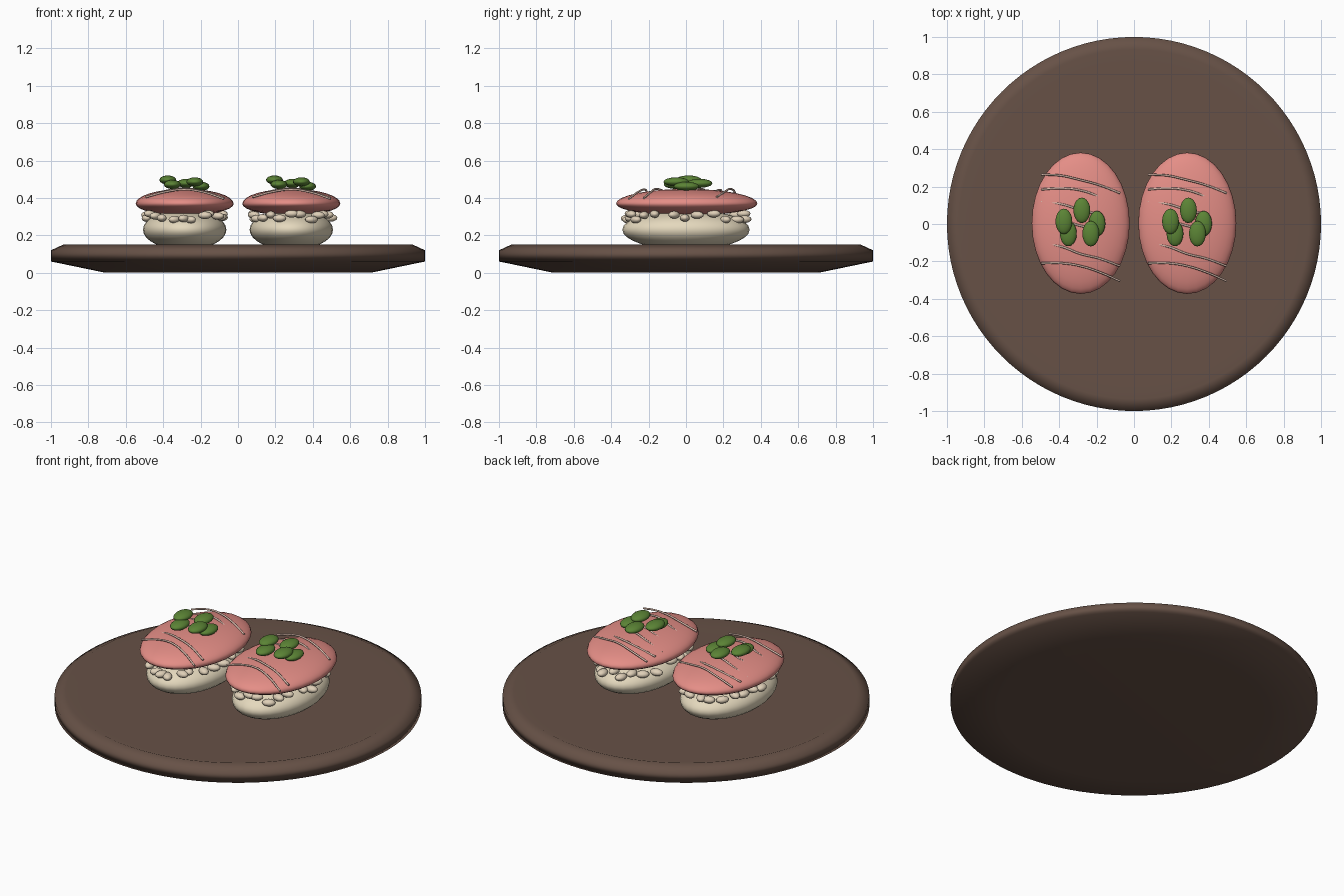
import bpy, math, random
from mathutils import Vector

random.seed(4)
if "Cube" in bpy.data.objects:
    bpy.data.objects.remove(bpy.data.objects["Cube"])


def material(name, rgb):
    m = bpy.data.materials.new(name)
    m.use_nodes = True
    m.diffuse_color = (*rgb, 1)
    bsdf = next(n for n in m.node_tree.nodes if n.type == 'BSDF_PRINCIPLED')
    bsdf.inputs["Base Color"].default_value = (*rgb, 1)
    return m


BROWN = material("dark wood", (0.135, 0.083, 0.062))
RICE = material("rice cream", (0.78, 0.69, 0.51))
GRAIN = material("grain beige", (0.74, 0.63, 0.48))
FISH = material("salmon pink", (0.78, 0.27, 0.24))
STRIPE = material("pale stripe", (0.7, 0.5, 0.42))
GREEN = material("leaf green", (0.105, 0.23, 0.036))


def ellipsoid(name, loc, size, mat, segs=32, rings=16, spin=0):
    bpy.ops.mesh.primitive_uv_sphere_add(segments=segs, ring_count=rings, location=loc)
    ob = bpy.context.object
    ob.name = name
    ob.scale = size
    ob.rotation_euler.z = spin
    ob.data.materials.append(mat)
    bpy.ops.object.shade_smooth()
    return ob


# Round board: lathed profile with tapered underside, chamfered rim and shallow well
def board(profile, n=96):
    verts, faces = [], []
    for r, z in profile:
        for i in range(n):
            a = math.tau * i / n
            verts.append((r * math.cos(a), r * math.sin(a), z))
    for k in range(len(profile) - 1):
        for i in range(n):
            j = (i + 1) % n
            faces.append((k * n + i, k * n + j, (k + 1) * n + j, (k + 1) * n + i))
    faces.append(tuple(reversed(range(n))))
    faces.append(tuple(range((len(profile) - 1) * n, len(profile) * n)))
    me = bpy.data.meshes.new("board")
    me.from_pydata(verts, [], faces)
    me.materials.append(BROWN)
    ob = bpy.data.objects.new("board", me)
    bpy.context.collection.objects.link(ob)
    me.shade_smooth()
    ob.modifiers.new("even shading", 'WEIGHTED_NORMAL').mode = 'FACE_AREA'


board([(0.71, 0.0), (1.0, 0.06), (1.0, 0.12), (0.935, 0.15), (0.865, 0.124)])


# Thin fat line laid over the fish
def stripe(name, points):
    cu = bpy.data.curves.new(name, 'CURVE')
    cu.dimensions = '3D'
    cu.bevel_depth = 0.0055
    cu.bevel_resolution = 2
    cu.use_fill_caps = True
    cu.materials.append(STRIPE)
    sp = cu.splines.new('BEZIER')
    sp.bezier_points.add(len(points) - 1)
    for bp, p in zip(sp.bezier_points, points):
        bp.co = Vector(p)
        bp.handle_left_type = bp.handle_right_type = 'AUTO'
    ob = bpy.data.objects.new(name, cu)
    bpy.context.collection.objects.link(ob)


# Leaf offsets from the piece centre, with height
LEAVES = [(0.006, 0.073, 0.478), (-0.09, 0.014, 0.496), (0.087, 0.002, 0.462),
          (-0.066, -0.051, 0.472), (0.054, -0.052, 0.486)]
# Each stripe: left, middle and right y, then middle and right height
STRIPES = [(0.265, 0.235, 0.165, 0.448, 0.405), (0.185, 0.18, 0.095, 0.443, 0.395),
           (0.12, 0.075, 0.01, 0.449, 0.39), (0.03, -0.01, -0.07, 0.45, 0.39),
           (-0.1, -0.16, -0.225, 0.448, 0.4), (-0.21, -0.225, -0.305, 0.445, 0.395)]

for side, cx in (("right", -0.285), ("left", 0.285)):
    ellipsoid(f"{side}_rice", (cx, 0, 0.23), (0.223, 0.34, 0.108), RICE)
    fish = ellipsoid(f"{side}_fish", (cx, 0.004, 0.369), (0.262, 0.378, 0.079), FISH)
    for v in fish.data.vertices:  # flatter underside
        if v.co.z < 0:
            v.co.z *= 0.8
    # Loose grains around the top of the rice
    count = 23
    for i in range(count):
        a = math.tau * (i + random.uniform(-0.3, 0.3)) / count
        r = random.uniform(0.93, 1.0)
        z = 0.304 + random.uniform(-0.022, 0.012)
        ellipsoid(f"{side}_grain", (cx + 0.21 * r * math.cos(a), 0.323 * r * math.sin(a), z),
                  (0.037, 0.026, 0.02), GRAIN, 12, 8, random.uniform(0, math.pi))
    for a, b, c, z, end in STRIPES:
        stripe(f"{side}_stripe", [(cx - 0.21, a, 0.404), (cx - 0.1, (a + b) / 2 + 0.008, z - 0.012),
                                  (cx, b, z), (cx + 0.1, (b + c) / 2 + 0.008, z - 0.014),
                                  (cx + 0.21, c, end)])
    for x, y, z in LEAVES:
        ellipsoid(f"{side}_leaf", (cx + x, y, z), (0.045, 0.068, 0.024), GREEN, 20, 12)
